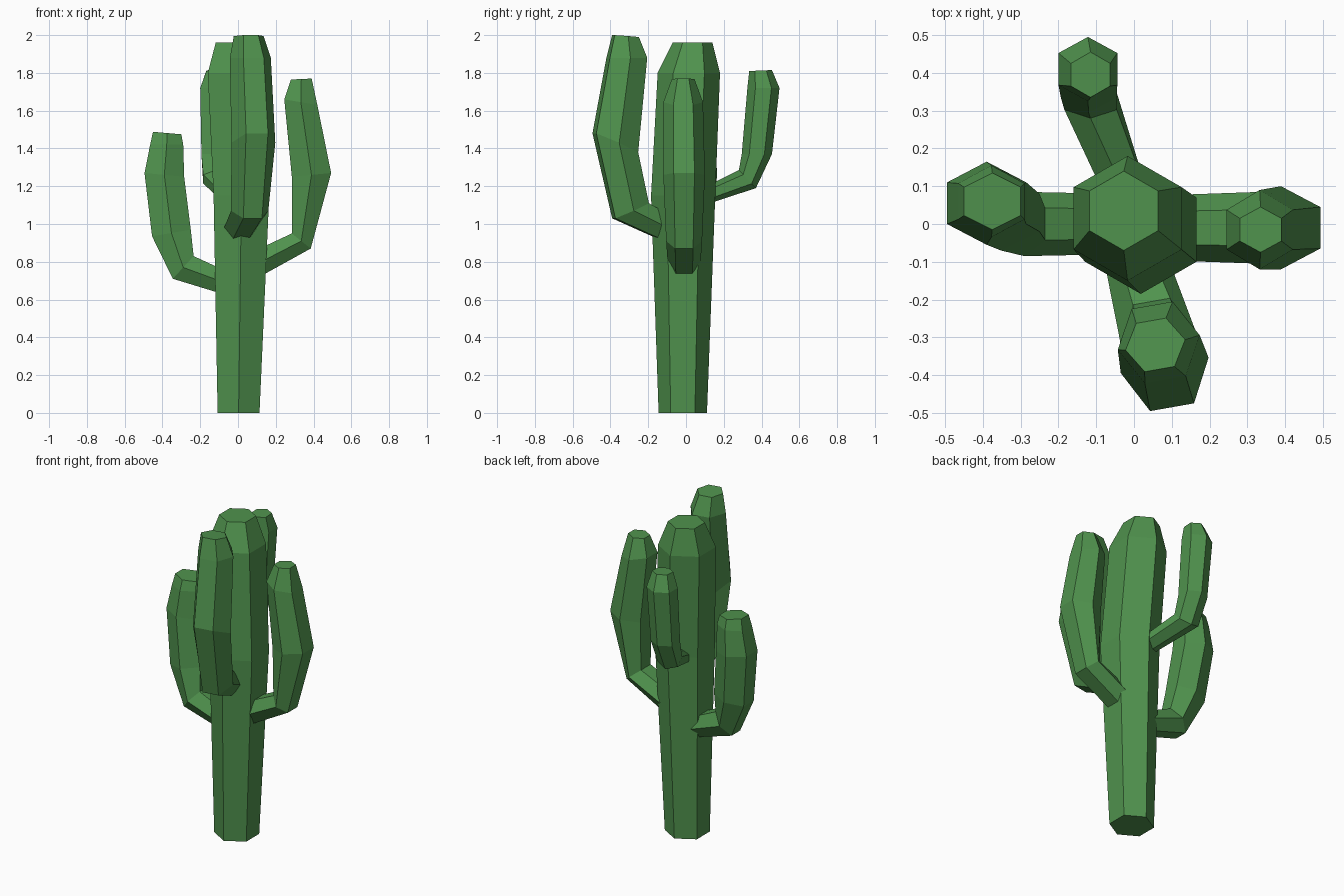
import bpy, bmesh
from math import cos, sin, pi, radians
from mathutils import Vector

green = bpy.data.materials.new("cactus_green")
green.diffuse_color = (0.08, 0.29, 0.075, 1)


def loft(name, rings):
    """Skin a list of equal-length point rings and cap both ends."""
    bm = bmesh.new()
    loops = [[bm.verts.new(p) for p in ring] for ring in rings]
    n = len(loops[0])
    for a, b in zip(loops, loops[1:]):
        for i in range(n):
            j = (i + 1) % n
            bm.faces.new((a[i], a[j], b[j], b[i]))
    bm.faces.new(loops[0][::-1])
    bm.faces.new(loops[-1])
    bmesh.ops.recalc_face_normals(bm, faces=bm.faces)
    mesh = bpy.data.meshes.new(name)
    bm.to_mesh(mesh)
    bm.free()
    mesh.materials.append(green)
    obj = bpy.data.objects.new(name, mesh)
    bpy.context.collection.objects.link(obj)


def arm(name, angle, sections, pointed=False):
    """Section: inner r, inner z, outer r, outer z, sideways offset, radius."""
    d = Vector((cos(radians(angle)), sin(radians(angle)), 0))
    side = Vector((-d.y, d.x, 0))
    turn, stretch = (0, 1) if pointed else (pi / 6, 1 / cos(pi / 6))
    rings = []
    for ri, zi, ro, zo, off, w in sections:
        inner, outer = d * ri + Vector((0, 0, zi)), d * ro + Vector((0, 0, zo))
        centre, half = (inner + outer) / 2 + side * off, (outer - inner) / 2 * stretch
        rings.append([centre + half * cos(turn + k * pi / 3) + side * w * sin(turn + k * pi / 3)
                      for k in range(6)])
    loft(name, rings)


# Trunk: x, y, z, radius of each six-sided ring
trunk = [(0.003, -0.017, 0, 0.128), (0.018, -0.015, 1.15, 0.17),
         (-0.017, 0.015, 1.8, 0.165), (-0.027, 0.035, 1.96, 0.105)]
loft("trunk", [[(x + r * cos(pi / 2 + k * pi / 3), y + r * sin(pi / 2 + k * pi / 3), z)
                for k in range(6)] for x, y, z, r in trunk])

# Arms, each from inside the trunk to the tip
arm("left_arm", 180, [
    (0.05, 0.745, 0.05, 0.62, 0.0, 0.08), (0.235, 0.83, 0.345, 0.71, 0.0, 0.085),
    (0.25, 0.97, 0.455, 0.935, -0.03, 0.10), (0.285, 1.25, 0.495, 1.27, -0.055, 0.11),
    (0.29, 1.42, 0.465, 1.42, -0.06, 0.095), (0.30, 1.475, 0.45, 1.488, -0.06, 0.075)])

arm("right_arm", 0, [
    (0.05, 0.84, 0.05, 0.685, -0.01, 0.085), (0.285, 0.95, 0.385, 0.87, -0.01, 0.095),
    (0.285, 1.25, 0.493, 1.27, -0.01, 0.11), (0.245, 1.66, 0.42, 1.63, -0.015, 0.105),
    (0.28, 1.765, 0.39, 1.77, -0.015, 0.06)])

arm("front_arm", -80, [
    (0.06, 1.03, 0.06, 0.885, -0.015, 0.08), (0.21, 1.11, 0.39, 1.03, 0.01, 0.10),
    (0.27, 1.38, 0.495, 1.48, 0.015, 0.118), (0.22, 1.88, 0.42, 1.88, 0.01, 0.11),
    (0.26, 1.99, 0.39, 2.0, 0.0, 0.08)])

arm("back_arm", 90, [
    (0.05, 1.17, 0.05, 1.085, 0.01, 0.065), (0.28, 1.285, 0.37, 1.19, 0.115, 0.08),
    (0.295, 1.37, 0.455, 1.37, 0.12, 0.085), (0.325, 1.72, 0.495, 1.72, 0.122, 0.09),
    (0.335, 1.81, 0.455, 1.815, 0.115, 0.06)], pointed=True)
